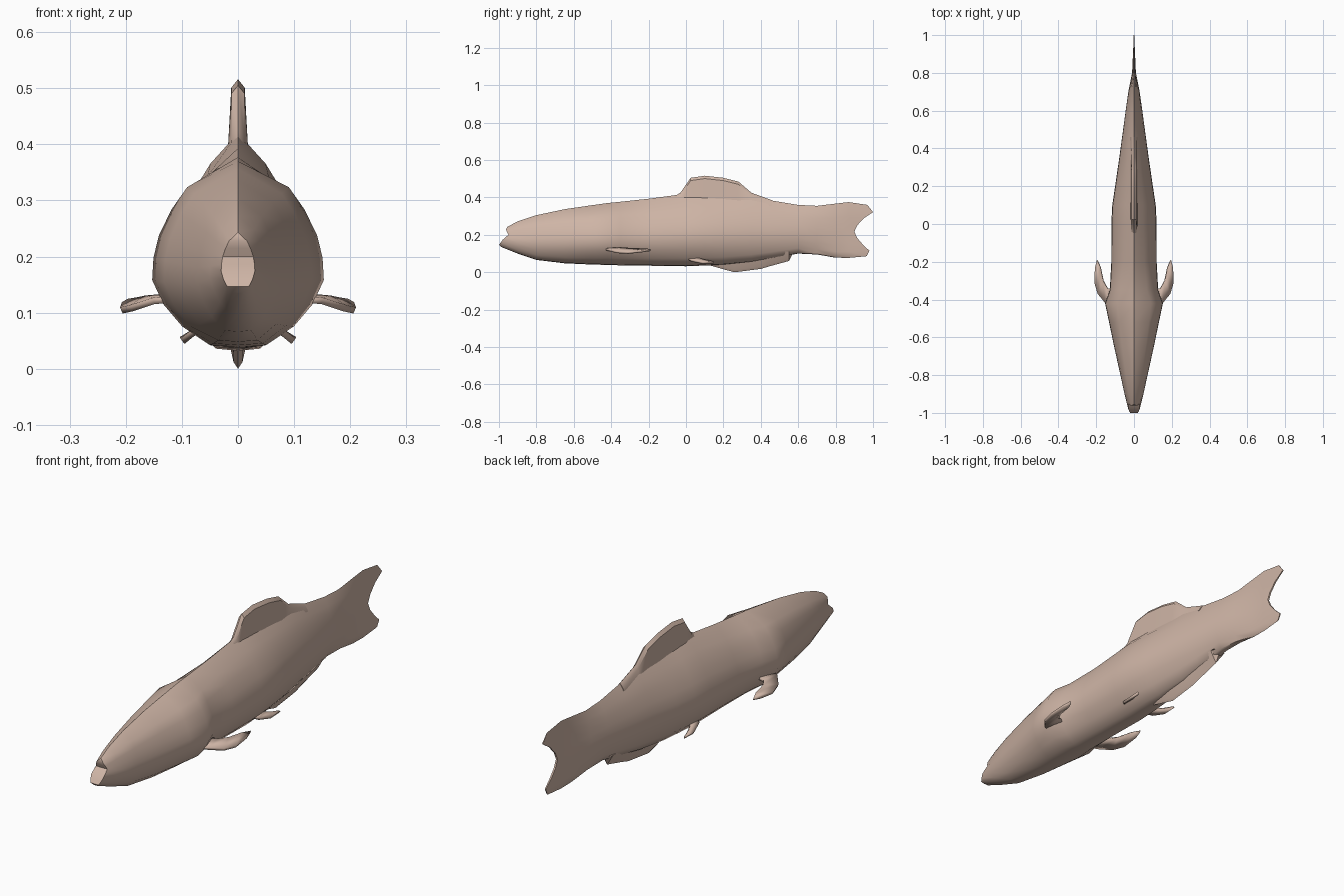
import bpy, bmesh, math

cube = bpy.data.objects.get("Cube")
if cube:
    bpy.data.objects.remove(cube, do_unlink=True)

skin = bpy.data.materials.new("pinkish beige skin")
skin.use_nodes = True
colour = (0.62, 0.46, 0.38, 1)
skin.diffuse_color = colour
skin.node_tree.nodes["Principled BSDF"].inputs["Base Color"].default_value = colour


def finish(name, bm, angle):
    bmesh.ops.recalc_face_normals(bm, faces=bm.faces)
    mesh = bpy.data.meshes.new(name)
    bm.to_mesh(mesh)
    bm.free()
    mesh.materials.append(skin)
    ob = bpy.data.objects.new(name, mesh)
    bpy.context.collection.objects.link(ob)
    bpy.ops.object.select_all(action='DESELECT')
    ob.select_set(True)
    bpy.context.view_layer.objects.active = ob
    bpy.ops.object.shade_smooth_by_angle(angle=math.radians(angle))
    return ob


def loft(name, halves, angle):
    """Skin a row of half sections (top to bottom), mirrored in x."""
    bm = bmesh.new()
    rings = []
    for half in halves:
        right = [(-x, y, z) for x, y, z in half[-2:0:-1]]
        rings.append([bm.verts.new(p) for p in half + right])
    n = len(rings[0])
    for a, b in zip(rings, rings[1:]):
        for i in range(n):
            j = (i + 1) % n
            bm.faces.new((a[i], a[j], b[j], b[i]))
    # end caps are strips running between the two sides
    last = len(halves[0]) - 1
    for ring in (rings[0], rings[-1]):
        for i in range(last):
            strip = [ring[i], ring[i + 1], ring[-i - 1], ring[-i % n]]
            bm.faces.new(list(dict.fromkeys(strip)))
    return finish(name, bm, angle)


# Teardrop section: share of half width, share of height
section = [(0, 1), (.35, .86), (.6, .74), (.85, .6), (.97, .48),
           (1, .36), (.87, .23), (.65, .11), (.33, .01), (0, 0)]
# Stations: y, bottom, top, half width, fullness of the back (lower is rounder)
stations = [
    (None, .135, .243, .03, .6),
    (-.9, .10, .272, .05, .55),
    (-.8, .066, .305, .072, .5),
    (-.65, .048, .337, .105, .5),
    (-.52, .042, .356, .132, .5),
    (-.42, .039, .37, .153, .5),
    (-.35, .037, .377, .128, .6),
    (-.2, .035, .393, .12, .75),
    (0, .032, .42, .12, .85),
    (.1, .036, .418, .115, .85),
    (.2, .04, .414, .1, .85),
    (.35, .055, .41, .078, .85),
    (.46, .075, .383, .063, .8),
    (.6, .1, .36, .044, .8),
    (.7, .095, .355, .03, .8),
    (.8, .078, .367, .01, .6),
    (.87, .077, .375, .007, .5),
    (None, .085, .36, .004, .5),
]
# Lengthwise shape of the open mouth and of the forked tail
mouth = [-.955, -.962, -.957, -.95, -.965, -.98, -.99, -1, -.99, -.985]
fork = [.97, 1, .95, .915, .9, .915, .945, .98, .967, .96]

halves = []
for k, (y, low, high, w, power) in enumerate(stations):
    ends = mouth if k == 0 else fork
    half = []
    for i, (s, t) in enumerate(section):
        s = s ** power if t > .36 else s
        half.append((w * s, ends[i] if y is None else y, low + t * (high - low)))
    halves.append(half)
loft("fish_body", halves, 50)


def ridge(name, edge, base, w_base, w_edge, bevel):
    """Upright fin on the centre line: edge is a list of (y, z)."""
    halves = []
    for y, z in edge:
        shoulder = z + (bevel if base > z else -bevel)
        half = [(0, y, base), (w_base, y, base), (w_edge, y, shoulder), (0, y, z)]
        halves.append(half)
    return loft(name, halves, 35)


ridge("dorsal_fin",
      [(-.06, .407), (-.03, .425), (.025, .505), (.1, .516), (.2, .505),
       (.28, .485), (.35, .425), (.46, .385)], .355, .02, .012, .015)
ridge("anal_fin",
      [(.13, .036), (.2, .016), (.26, 0), (.4, .018), (.45, .033),
       (.55, .06), (.57, .1)], .11, .03, .008, .012)


def paired_fin(name, outline, thickness):
    """Thin side fin fanned from its middle, one for each side."""
    for side, sign in (("left", 1), ("right", -1)):
        bm = bmesh.new()
        verts = [bm.verts.new((sign * x, y, z)) for x, y, z in outline]
        n = len(verts)
        for i in range(n // 2 - 1):
            bm.faces.new((verts[i], verts[i + 1], verts[n - i - 2], verts[n - i - 1]))
        ob = finish(f"{side}_{name}", bm, 35)
        solid = ob.modifiers.new("thickness", 'SOLIDIFY')
        solid.thickness = thickness
        solid.offset = 0


# Outlines run out along the front edge and back along the rear edge
paired_fin("pectoral_fin",
           [(.11, -.44, .125), (.15, -.42, .121), (.19, -.37, .108), (.208, -.31, .104),
            (.205, -.23, .113), (.195, -.19, .119), (.177, -.23, .122),
            (.163, -.3, .125), (.14, -.34, .127), (.1, -.35, .128)], .012)
paired_fin("pelvic_fin",
           [(.06, 0, .077), (.083, .03, .062), (.099, .09, .049), (.1, .15, .052),
            (.093, .14, .056), (.082, .1, .063), (.072, .075, .07), (.05, .07, .078)], .012)
